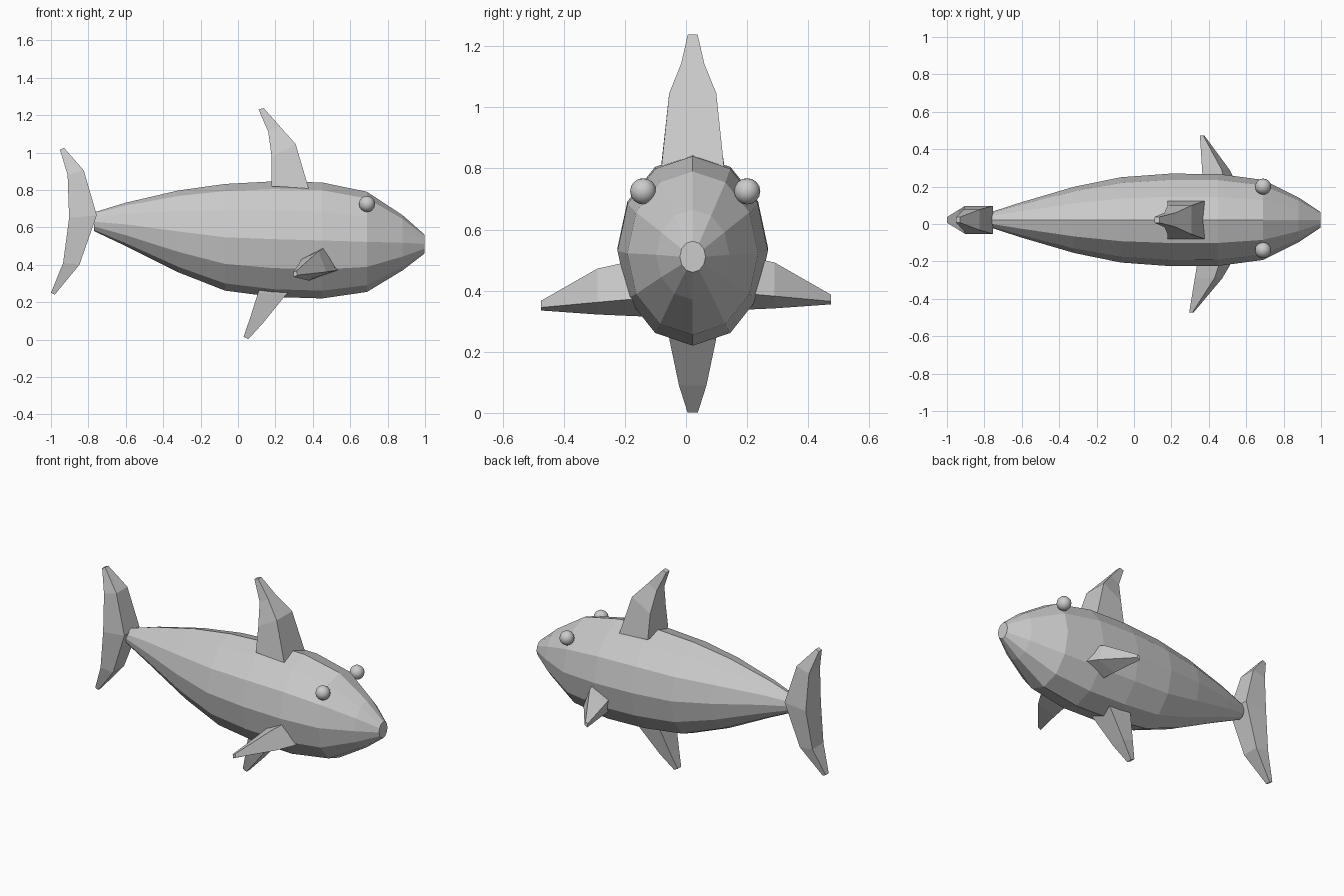
import bpy, bmesh, math

CY = 0.022  # centre plane of the body


def loft(name, rings):
    """Skin closed rings of equal length and cap both ends."""
    bm = bmesh.new()
    vs = [[bm.verts.new(p) for p in r] for r in rings]
    n = len(vs[0])
    for a, b in zip(vs, vs[1:]):
        for i in range(n):
            j = (i + 1) % n
            bm.faces.new((a[i], a[j], b[j], b[i]))
    bm.faces.new(vs[0])
    bm.faces.new(vs[-1])
    bmesh.ops.recalc_face_normals(bm, faces=bm.faces)
    me = bpy.data.meshes.new(name)
    bm.to_mesh(me)
    bm.free()
    ob = bpy.data.objects.new(name, me)
    bpy.context.collection.objects.link(ob)
    return ob


def fin(name, sections):
    """Upright fin: each section is back (x, z), front (x, z), half thickness."""
    loft(name, [[(bx, CY - t, bz), (fx, CY - t, fz), (fx, CY + t, fz), (bx, CY + t, bz)]
                for bx, bz, fx, fz, t in sections])


# Body: x, top z, bottom z, half width, twelve sides
body = [(-0.77, 0.68, 0.58, 0.04), (-0.6, 0.732, 0.50, 0.095), (-0.32, 0.797, 0.36, 0.177),
        (-0.07, 0.832, 0.262, 0.228), (0.19, 0.846, 0.228, 0.247), (0.45, 0.84, 0.22, 0.246),
        (0.69, 0.79, 0.255, 0.214), (0.88, 0.665, 0.37, 0.12), (0.997, 0.562, 0.46, 0.042)]
rings = []
for x, top, bot, w in body:
    c, h = (top + bot) / 2, (top - bot) / 2
    rings.append([(x, CY + w * math.sin(k * math.pi / 6), c + h * math.cos(k * math.pi / 6))
                  for k in range(12)])
loft("body", rings)

# Dorsal, belly and tail fins
fin("dorsal_fin", [(0.18, 0.82, 0.378, 0.808, 0.102), (0.18, 0.975, 0.308, 1.046, 0.077),
                   (0.162, 1.11, 0.222, 1.142, 0.038), (0.11, 1.23, 0.137, 1.238, 0.016)])
fin("belly_fin", [(0.12, 0.28, 0.285, 0.27, 0.08), (0.107, 0.25, 0.255, 0.238, 0.076),
                  (0.066, 0.12, 0.135, 0.09, 0.045), (0.03, 0.015, 0.055, 0.002, 0.017)])
fin("tail_fin", [(-0.952, 1.015, -0.93, 1.025, 0.015), (-0.911, 0.88, -0.825, 0.905, 0.055),
                 (-0.903, 0.65, -0.755, 0.665, 0.075), (-0.935, 0.41, -0.848, 0.40, 0.055),
                 (-1.0, 0.25, -0.98, 0.24, 0.015)])

# Pectoral fins: y, then top front, bottom front, bottom back, top back (x, z)
pectoral = [(0.13, [(0.46, 0.50), (0.55, 0.375), (0.38, 0.315), (0.34, 0.45)]),
            (0.20, [(0.46, 0.492), (0.525, 0.37), (0.37, 0.318), (0.34, 0.43)]),
            (0.29, [(0.43, 0.472), (0.472, 0.362), (0.35, 0.322), (0.325, 0.405)]),
            (0.474, [(0.312, 0.367), (0.318, 0.345), (0.298, 0.335), (0.295, 0.36)])]
for side, name in ((-1, "right_pectoral_fin"), (1, "left_pectoral_fin")):
    rs = []
    for y, pts in pectoral:
        dx, dz = (0.01 + 0.1 * y, 0.02) if side > 0 else (0, 0)
        rs.append([(x + dx, side * y, z + dz) for x, z in pts])
    loft(name, rs)

# Eyes
for side, name in ((-1, "right_eye"), (1, "left_eye")):
    bpy.ops.mesh.primitive_uv_sphere_add(segments=16, ring_count=8, radius=0.043,
                                         location=(0.69, CY + 0.008 + side * 0.17, 0.725))
    bpy.context.object.name = name
    bpy.ops.object.shade_smooth_by_angle()
